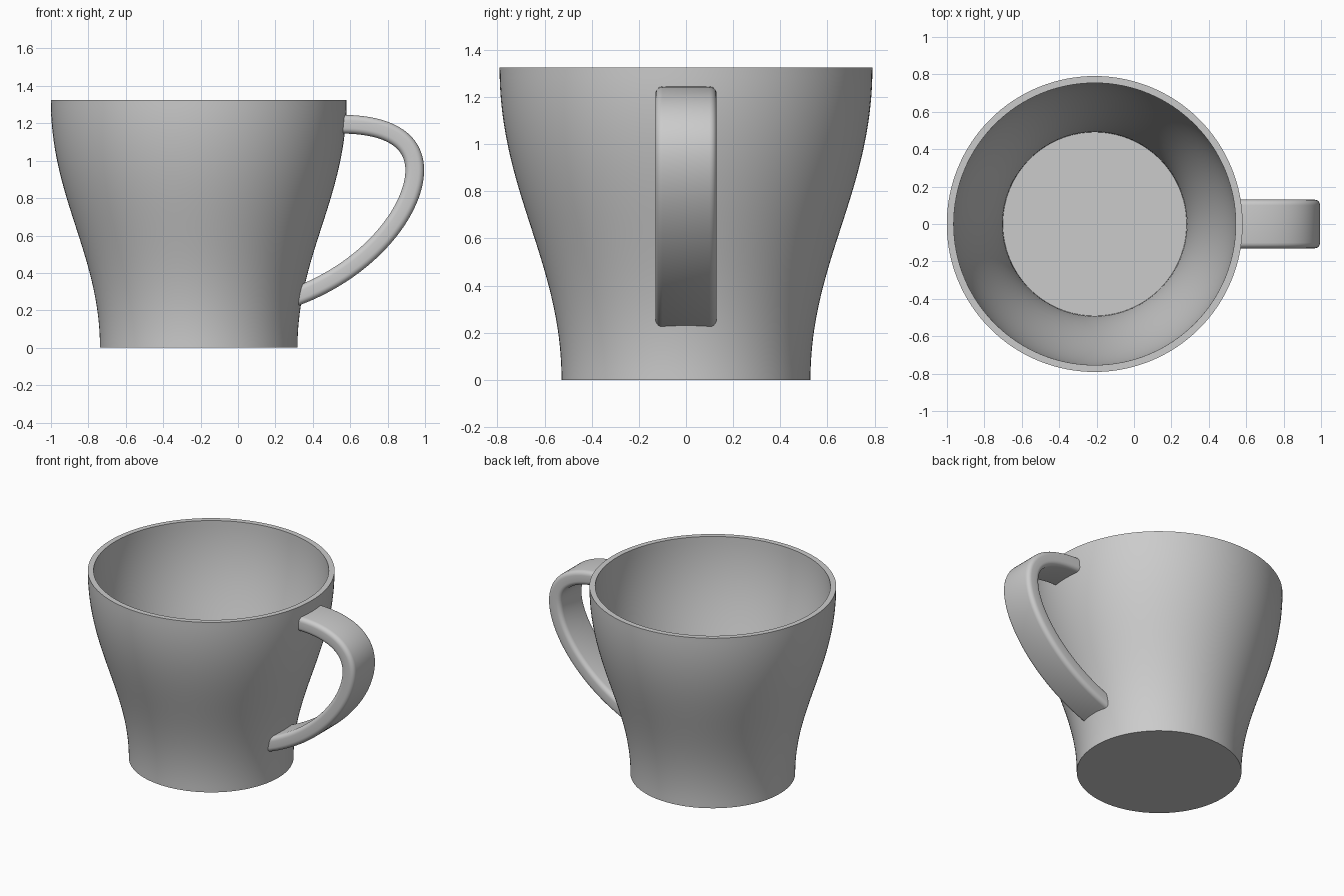
import bpy, bmesh, math
from mathutils import Vector
from mathutils.geometry import interpolate_bezier

cube = bpy.data.objects.get("Cube")
if cube:
    bpy.data.objects.remove(cube, do_unlink=True)

AXIS_X, HEIGHT, WALL = -0.21, 1.325, 0.037

grey = bpy.data.materials.new("plain grey")
grey.use_nodes = True
colour = (0.6, 0.6, 0.6, 1)
grey.diffuse_color = colour
grey.node_tree.nodes["Principled BSDF"].inputs["Base Color"].default_value = colour


def make_object(name, bm):
    bmesh.ops.recalc_face_normals(bm, faces=bm.faces)
    mesh = bpy.data.meshes.new(name)
    bm.to_mesh(mesh)
    bm.free()
    mesh.materials.append(grey)
    obj = bpy.data.objects.new(name, mesh)
    bpy.context.collection.objects.link(obj)
    return obj


def activate(obj):
    bpy.ops.object.select_all(action='DESELECT')
    obj.select_set(True)
    bpy.context.view_layer.objects.active = obj


def bridge_rings(bm, rings, closed_ends=True):
    """Skin a list of vertex loops with quads and cap both ends."""
    for a, b in zip(rings, rings[1:]):
        n = len(a)
        for i in range(n):
            j = (i + 1) % n
            bm.faces.new((a[i], a[j], b[j], b[i]))
    bm.faces.new(rings[0])
    bm.faces.new(rings[-1])


def lathe(name, profile, steps=128):
    """Revolve (radius, height) points about the cup axis."""
    bm = bmesh.new()
    rings = []
    for r, z in profile:
        angles = [math.tau * i / steps for i in range(steps)]
        rings.append([bm.verts.new((AXIS_X + r * math.cos(a), r * math.sin(a), z))
                      for a in angles])
    bridge_rings(bm, rings)
    return make_object(name, bm)


def bezier(points, count):
    return interpolate_bezier(*[Vector((x, 0, z)) for x, z in points], count)


# Cup: S-shaped wall, flat rim, inner wall and floor
outer = [(p.x, p.z) for p in bezier(
    [(0.528, 0), (0.528, 0.5), (0.791, 0.8), (0.791, HEIGHT)], 40)]


def inset(amount):
    return [(r - amount, z) for r, z in outer if z > WALL]


inner = [(outer[0][0] - WALL, WALL)] + inset(WALL)
cup = lathe("cup_body", outer + inner[::-1])

# Handle: rounded strap swept along a curved path
path = bezier([(0.55, 1.195), (0.82, 1.195), (0.945, 1.10), (0.945, 0.95)], 24)
path += bezier([(0.945, 0.95), (0.945, 0.74), (0.71, 0.42), (0.3, 0.27)], 32)[1:]
path.insert(0, path[0] - Vector((0.1, 0, 0)))
path.append(path[-1] + (path[-1] - path[-2]).normalized() * 0.1)

HALF_WIDTH, HALF_THICK, ROUND = 0.13, 0.05, 0.03
section = []
for corner, (sy, sn) in enumerate([(1, 1), (-1, 1), (-1, -1), (1, -1)]):
    for k in range(6):
        a = math.pi / 2 * (corner + k / 5)
        section.append((sy * (HALF_WIDTH - ROUND) + ROUND * math.cos(a),
                        sn * (HALF_THICK - ROUND) + ROUND * math.sin(a)))

bm = bmesh.new()
rings = []
for i, p in enumerate(path):
    t = (path[min(i + 1, len(path) - 1)] - path[max(i - 1, 0)]).normalized()
    normal = Vector((-t.z, 0, t.x))
    rings.append([bm.verts.new(p + Vector((0, y, 0)) + normal * n) for y, n in section])
bridge_rings(bm, rings)
handle = make_object("handle", bm)

# Trim the handle ends inside the cup wall
cutter = lathe("handle_trim", inset(WALL * 0.5))
cutter.hide_render = True
trim = handle.modifiers.new("trim", 'BOOLEAN')
trim.operation = 'DIFFERENCE'
trim.solver = 'EXACT'
trim.object = cutter
activate(handle)
bpy.ops.object.modifier_apply(modifier=trim.name)
bpy.data.objects.remove(cutter, do_unlink=True)

# Smooth shading with crisp rim and base edges
for obj in (cup, handle):
    activate(obj)
    bpy.ops.object.shade_smooth_by_angle(angle=math.radians(35))
